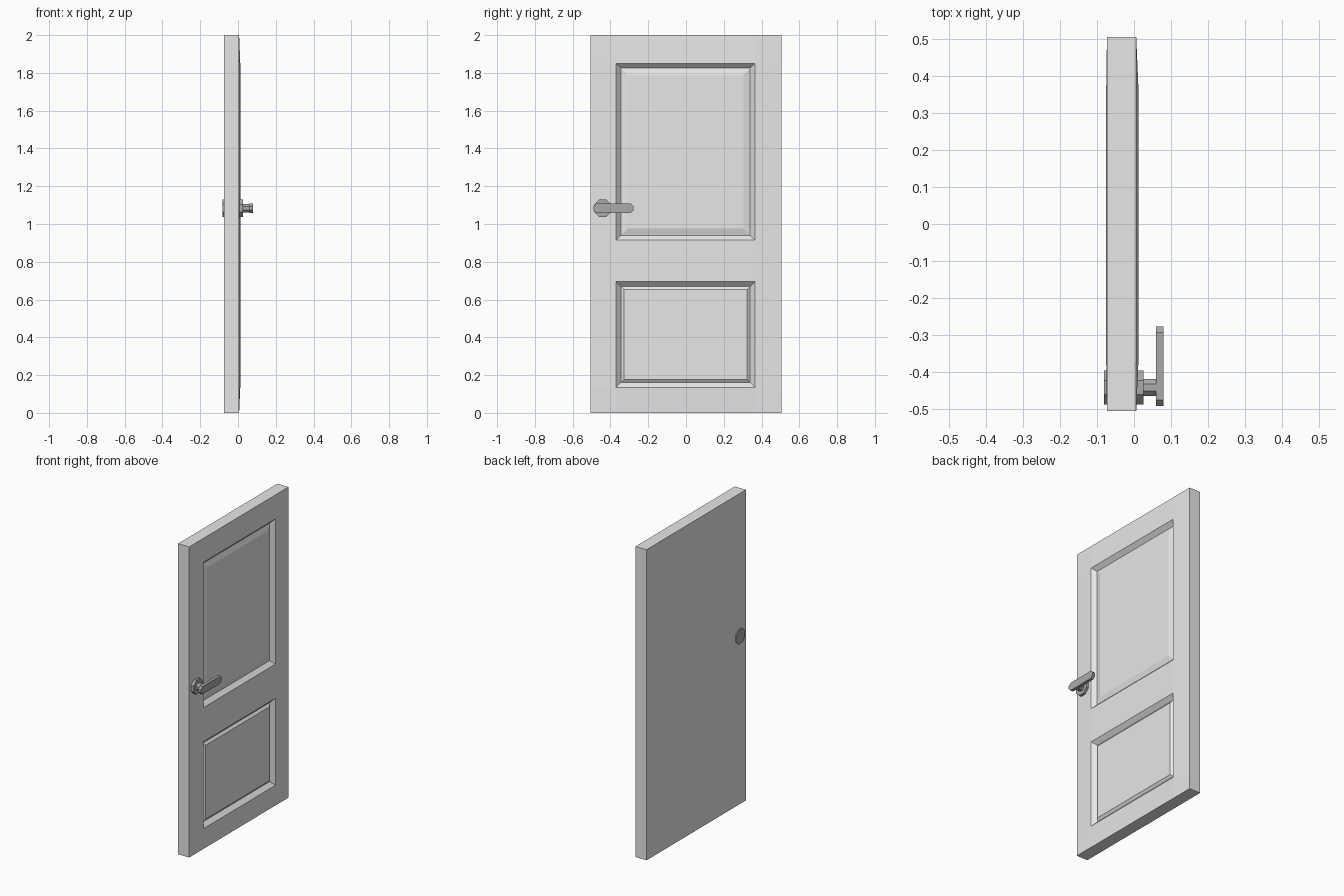
import bpy, bmesh, math

if "Cube" in bpy.data.objects:
    bpy.data.objects.remove(bpy.data.objects["Cube"])

def material(name, v):
    m = bpy.data.materials.new(name)
    m.diffuse_color = (v, v, v, 1)
    m.use_nodes = True
    m.node_tree.nodes["Principled BSDF"].inputs["Base Color"].default_value = m.diffuse_color
    return m

DOOR = material("door light grey", 0.8)
METAL = material("handle dark grey", 0.4)

def finish(bm, name, mat):
    bmesh.ops.remove_doubles(bm, verts=bm.verts, dist=1e-5)
    bmesh.ops.recalc_face_normals(bm, faces=bm.faces)
    me = bpy.data.meshes.new(name)
    bm.to_mesh(me)
    bm.free()
    me.materials.append(mat)
    ob = bpy.data.objects.new(name, me)
    bpy.context.collection.objects.link(ob)

def prism(name, outline, x0, x1, mat):
    # extrude a (y, z) outline along x
    bm = bmesh.new()
    a = [bm.verts.new((x0, y, z)) for y, z in outline]
    b = [bm.verts.new((x1, y, z)) for y, z in outline]
    n = len(outline)
    bm.faces.new(a)
    bm.faces.new(b)
    for i in range(n):
        j = (i + 1) % n
        bm.faces.new((a[i], a[j], b[j], b[i]))
    finish(bm, name, mat)

def octagon(cy, cz, apothem):
    r = apothem / math.cos(math.pi / 8)
    return [(cy + r * math.cos(math.pi / 8 + k * math.pi / 4),
             cz + r * math.sin(math.pi / 8 + k * math.pi / 4)) for k in range(8)]

# door leaf: grid of stiles and rails, slightly raised towards the panels
YS = [-0.505, -0.37, 0.365, 0.505]
ZS = [0, 0.135, 0.695, 0.915, 1.85, 2.0]
# panel row: (groove inset, raised field inset, groove x, field x)
PANELS = {1: (0.026, 0.042, -0.013, -0.001), 3: (0.025, 0.06, -0.013, -0.003)}
bm = bmesh.new()

def rect(y0, y1, z0, z1, x):
    return [bm.verts.new((x, y, z)) for y, z in ((y0, z0), (y1, z0), (y1, z1), (y0, z1))]

def grid(edge_x, mid_x):
    def vert(i, j):
        edge = i in (0, len(YS) - 1) or j in (0, len(ZS) - 1)
        return bm.verts.new((edge_x if edge else mid_x, YS[i], ZS[j]))
    for i in range(len(YS) - 1):
        for j in range(len(ZS) - 1):
            ring = [vert(i, j), vert(i + 1, j), vert(i + 1, j + 1), vert(i, j + 1)]
            if mid_x > 0 and i == 1 and j in PANELS:
                # sunk groove and raised field
                g, f, gx, fx = PANELS[j]
                for d, x in ((g, gx), (f, fx)):
                    nxt = rect(YS[i] + d, YS[i + 1] - d, ZS[j] + d, ZS[j + 1] - d, x)
                    for k in range(4):
                        m = (k + 1) % 4
                        bm.faces.new((ring[k], ring[m], nxt[m], nxt[k]))
                    ring = nxt
            bm.faces.new(ring)

FX, BX = 0.006, -0.073
grid(FX, 0.012)
grid(BX, -0.075)
# edges of the leaf, split to match the grid
for y in (YS[0], YS[-1]):
    for a, b in zip(ZS, ZS[1:]):
        bm.faces.new([bm.verts.new(p) for p in ((BX, y, a), (FX, y, a), (FX, y, b), (BX, y, b))])
for z in (ZS[0], ZS[-1]):
    for a, b in zip(YS, YS[1:]):
        bm.faces.new([bm.verts.new(p) for p in ((BX, a, z), (FX, a, z), (FX, b, z), (BX, b, z))])
finish(bm, "door_leaf", DOOR)

# handle: rosettes, spindle and lever
HY, HZ = -0.441, 1.083
prism("front_rosette", octagon(HY, HZ, 0.046), 0.002, 0.026, METAL)
prism("back_rosette", octagon(HY, HZ, 0.046), -0.081, -0.07, METAL)
prism("spindle", octagon(HY, HZ, 0.023), 0.026, 0.06, METAL)
y0, y1, z0, z1, c = -0.491, -0.277, 1.058, 1.108, 0.016
prism("lever", [(y0 + c, z0), (y1 - c, z0), (y1, z0 + c), (y1, z1 - c),
                (y1 - c, z1), (y0 + c, z1), (y0, z1 - c), (y0, z0 + c)], 0.06, 0.079, METAL)
